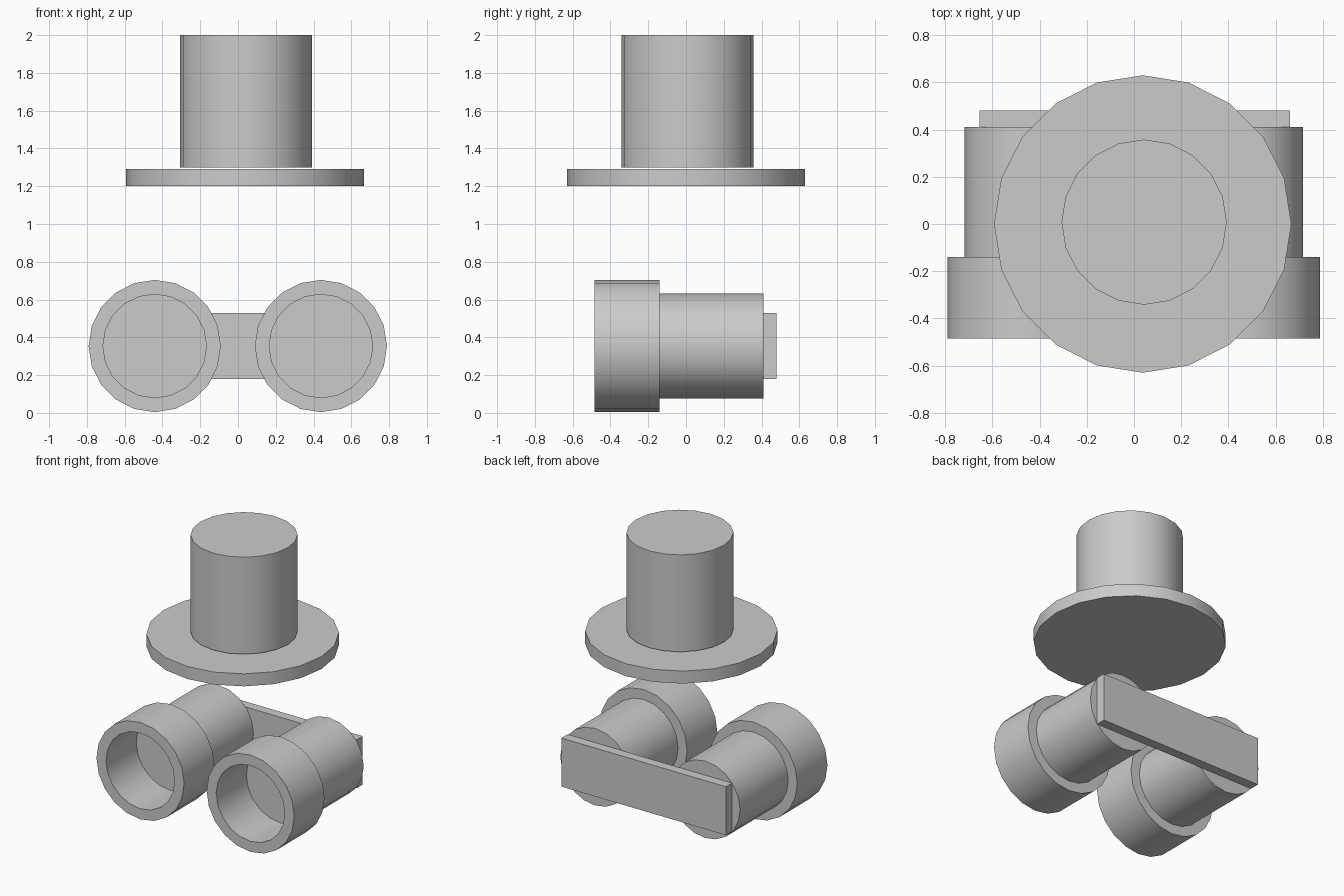
import bpy, bmesh, math

if "Cube" in bpy.data.objects:
    bpy.data.objects.remove(bpy.data.objects["Cube"])

SIDES = 20


def finish(name, bm):
    bmesh.ops.recalc_face_normals(bm, faces=bm.faces)
    mesh = bpy.data.meshes.new(name)
    bm.to_mesh(mesh)
    bm.free()
    mesh.shade_smooth()
    mesh.set_sharp_from_angle(angle=math.radians(30))
    obj = bpy.data.objects.new(name, mesh)
    bpy.context.collection.objects.link(obj)
    return obj


def turned(name, profile, place, closed_loop=False):
    """Sweep (radius, height) points round an axis; place maps (a, b, h) to xyz."""
    bm = bmesh.new()
    rings = []
    for r, h in profile:
        angles = [math.tau * i / SIDES for i in range(SIDES)]
        rings.append([bm.verts.new(place(r * math.cos(t), r * math.sin(t), h))
                      for t in angles])
    pairs = list(zip(rings, rings[1:]))
    if closed_loop:
        pairs.append((rings[-1], rings[0]))
    else:
        bm.faces.new(rings[0])
        bm.faces.new(rings[-1])
    for lo, hi in pairs:
        for i in range(SIDES):
            j = (i + 1) % SIDES
            bm.faces.new((lo[i], lo[j], hi[j], hi[i]))
    return finish(name, bm)


def box(name, lo, hi):
    bm = bmesh.new()
    bmesh.ops.create_cube(bm, size=1)
    for v in bm.verts:
        v.co = [hi[k] if v.co[k] > 0 else lo[k] for k in range(3)]
    return finish(name, bm)


# Hat: wide brim and tall crown
turned("hat_brim", [(0.63, 1.20), (0.63, 1.29)],
       lambda a, b, h: (a + 0.037, b, h))
turned("hat_crown", [(0.35, 1.30), (0.35, 2.0)],
       lambda a, b, h: (a + 0.043, b + 0.008, h))

# Twin eyepieces: solid barrel with an open collar in front
for side, x in (("left", -0.441), ("right", 0.439)):
    def along_y(a, b, h, x=x):
        return (x + a, h, 0.354 + b)
    turned(side + "_barrel", [(0.278, -0.14), (0.278, 0.41)], along_y)
    turned(side + "_collar",
           [(0.35, -0.485), (0.35, -0.14), (0.274, -0.14), (0.274, -0.485)],
           along_y, closed_loop=True)

# Flat bar joining the barrels at the back
box("bridge_bar", (-0.655, 0.411, 0.18), (0.66, 0.48, 0.53))
